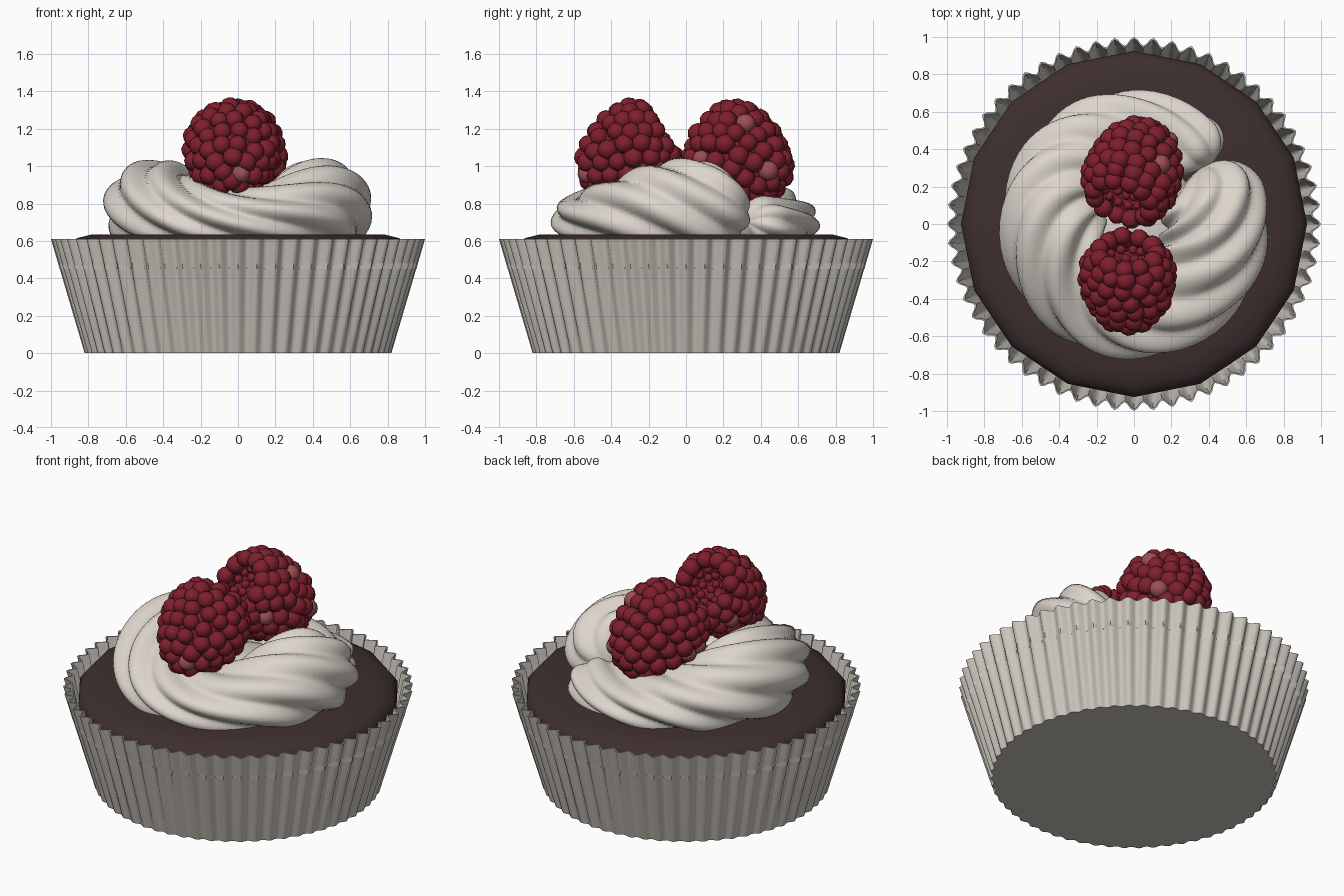
import bpy, bmesh, math, random
from mathutils import Vector, Matrix

if "Cube" in bpy.data.objects:
    bpy.data.objects.remove(bpy.data.objects["Cube"])
random.seed(4)
TAU = 2 * math.pi


def mat(name, rgb):
    m = bpy.data.materials.new(name)
    m.diffuse_color = (*rgb, 1)
    m.use_nodes = True
    m.node_tree.nodes["Principled BSDF"].inputs["Base Color"].default_value = m.diffuse_color
    return m


PAPER = mat("paper", (0.60, 0.565, 0.51))
CHOC = mat("chocolate", (0.048, 0.028, 0.028))
CREAM = mat("cream", (0.72, 0.67, 0.61))
RED = mat("raspberry_red", (0.21, 0.014, 0.026))
PINK = mat("raspberry_highlight", (0.33, 0.08, 0.09))


def finish(bm, name, mats, angle=50):
    bmesh.ops.recalc_face_normals(bm, faces=bm.faces[:])
    me = bpy.data.meshes.new(name)
    bm.to_mesh(me)
    bm.free()
    ob = bpy.data.objects.new(name, me)
    bpy.context.collection.objects.link(ob)
    for m in mats:
        me.materials.append(m)
    bpy.ops.object.select_all(action='DESELECT')
    ob.select_set(True)
    bpy.context.view_layer.objects.active = ob
    bpy.ops.object.shade_smooth_by_angle(angle=math.radians(angle))
    return ob


def skin(bm, rings, cap_start=False, cap_end=False):
    """Join closed rings of points with quads."""
    vs = [[bm.verts.new(p) for p in r] for r in rings]
    n = len(vs[0])
    for a, b in zip(vs, vs[1:]):
        for i in range(n):
            j = (i + 1) % n
            bm.faces.new((a[i], a[j], b[j], b[i]))
    if cap_start:
        bm.faces.new(vs[0])
    if cap_end:
        bm.faces.new(vs[-1])


# Pleated paper cup
def pleat_ring(r, depth, z, n=60, per=6):
    pts = []
    for i in range(n * per):
        a = TAU * i / (n * per)
        w = 0.5 + 0.5 * math.cos(n * a)
        rr = r - depth * (1 - w)
        pts.append((rr * math.cos(a), rr * math.sin(a), z))
    return pts


bm = bmesh.new()
skin(bm, [pleat_ring(0.955, 0.04, 0.45),
          pleat_ring(0.99, 0.045, 0.61),
          pleat_ring(1.0, 0.045, 0.61),
          pleat_ring(0.91, 0.032, 0.305),
          pleat_ring(0.82, 0.018, 0.0)], cap_end=True)
finish(bm, "paper_cup", [PAPER], 60)

# Chocolate cake, sixteen sides with a softened rim
bm = bmesh.new()
profile = [(0.78, 0.02), (0.925, 0.5), (0.925, 0.56), (0.90, 0.595),
           (0.86, 0.615), (0.78, 0.635)]
skin(bm, [[(r * math.cos(TAU * i / 16), r * math.sin(TAU * i / 16), z)
           for i in range(16)] for r, z in profile], True, True)
finish(bm, "chocolate_cake", [CHOC])

# Piped cream: a twisted star-section tube swept once round, with a low tail
bm = bmesh.new()
rings = []
STEPS, SEG, LOBES = 150, 84, 7
for k in range(STEPS + 1):
    t = k / STEPS
    th = math.radians(38 + 362 * t)
    c = math.cos(2 * th)
    s = min(1, 0.62 + 0.38 * t / 0.2)
    if t > 0.93:
        s *= math.sqrt(max(0.01, 1 - ((t - 0.93) / 0.07) ** 2))
    if t < 0.04:
        s *= math.sqrt(max(0.02, 1 - ((0.04 - t) / 0.04) ** 2))
    low = max(0, 1 - t / 0.2)
    R = 0.435 + 0.09 * low
    zc = 0.745 + 0.03 * c - 0.05 * low
    a, b = 0.265 * s, (0.20 + 0.045 * c) * s
    ring = []
    for i in range(SEG):
        p = TAU * i / SEG
        w = LOBES * (p + 1.35 * th) + 0.8 * math.sin(3 * th)
        f = 0.9 + 0.2 * abs(math.cos(w / 2)) ** 1.3
        r = R + a * f * math.cos(p)
        ring.append((r * math.cos(th), r * math.sin(th), zc + b * f * math.sin(p)))
    rings.append(ring)
skin(bm, rings, True, True)
finish(bm, "cream_swirl", [CREAM], 60)

# Cream filling the middle of the swirl
bm = bmesh.new()
bmesh.ops.create_uvsphere(bm, u_segments=32, v_segments=16, radius=1,
                          matrix=Matrix.Translation((0, 0, 0.65)) @ Matrix.Diagonal((0.36, 0.36, 0.17, 1)))
finish(bm, "cream_centre", [CREAM])


# Raspberries: hollow core covered in rows of drupelets, local +z is the tip
def raspberry(name, centre, axis, tip, radius):
    M = Matrix.Translation(centre) @ Vector(axis).to_track_quat('Z', 'Y').to_matrix().to_4x4()
    bm = bmesh.new()
    core = bmesh.ops.create_uvsphere(bm, u_segments=24, v_segments=16, radius=1)['verts']
    for v in core:
        z = v.co.z * (tip if v.co.z > 0 else 0.2)
        if z < -0.09:
            z = -0.09 + (-0.09 - z) * 1.5
        v.co = M @ Vector((v.co.x * radius, v.co.y * radius, z))

    def drupelet(r, ang, z, size, may_shine=True):
        pos = Vector((r * math.cos(ang), r * math.sin(ang), z))
        rot = Matrix.Rotation(random.uniform(0, TAU), 4, 'Z')
        vs = bmesh.ops.create_icosphere(bm, subdivisions=2, radius=size,
                                        matrix=M @ Matrix.Translation(pos) @ rot)['verts']
        if may_shine and random.random() < 0.04:
            for f in {f for v in vs for f in v.link_faces}:
                f.material_index = 1

    rows = 9
    for i in range(rows):
        phi = -0.75 + (math.pi / 2 + 0.75) * i / (rows - 1)
        z = math.sin(phi) * (tip if phi > 0 else 0.2)
        r = radius * math.cos(phi)
        n = max(1, round(TAU * r / 0.088))
        for j in range(n):
            ang = TAU * (j + 0.5 * (i % 2) + random.uniform(-0.12, 0.12)) / n
            drupelet(r, ang, z + random.uniform(-0.008, 0.008), random.uniform(0.049, 0.057))
    # Small drupelets inside the hollow end
    for r, z, n in ((0.12, -0.08, 13), (0.09, -0.04, 11), (0.05, 0.0, 7)):
        for j in range(n):
            drupelet(r, TAU * (j + 0.3 * random.random()) / n, z, 0.026, False)
    finish(bm, name, [RED, PINK], 60)


raspberry("raspberry_back", (-0.02, 0.235, 1.095), (0.31, 0.77, -0.56), 0.335, 0.222)
raspberry("raspberry_front", (-0.035, -0.27, 1.1), (0.0, -0.81, -0.58), 0.30, 0.215)
